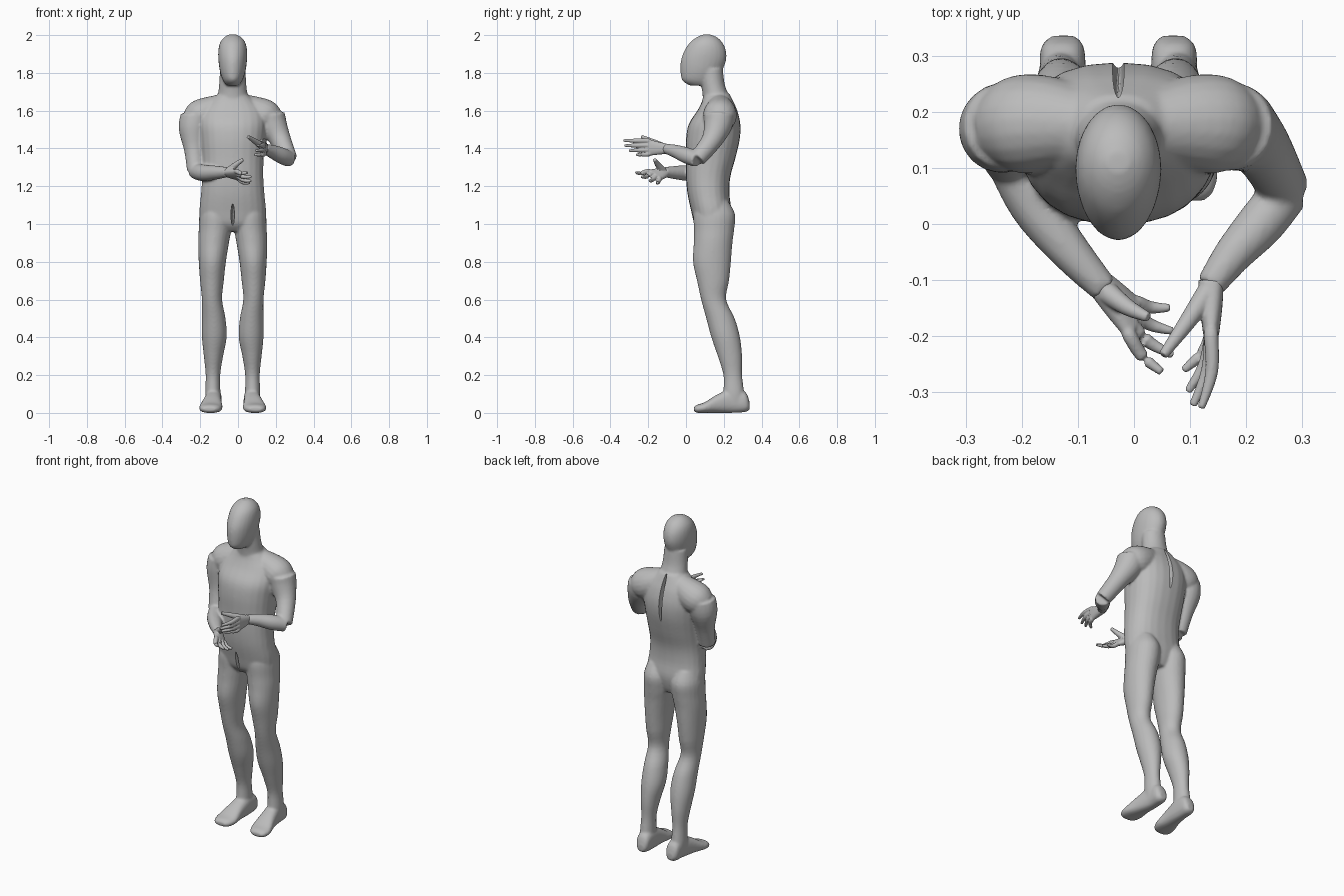
import bpy
import bmesh
import math
from mathutils import Vector, Matrix

default_cube = bpy.data.objects.get("Cube")
if default_cube:
    bpy.data.objects.remove(default_cube, do_unlink=True)

MID = -0.028  # x of the body's centre line
X, Y, Z = Vector((1, 0, 0)), Vector((0, 1, 0)), Vector((0, 0, 1))

grey = bpy.data.materials.new("plain_grey")
grey.use_nodes = True
grey.diffuse_color = (0.5, 0.5, 0.5, 1)
grey.node_tree.nodes["Principled BSDF"].inputs["Base Color"].default_value = grey.diffuse_color


def smooth_path(rows, steps=4):
    """Catmull-Rom interpolation of rows of numbers."""
    out = []
    for i in range(len(rows) - 1):
        before, start = rows[max(i - 1, 0)], rows[i]
        end, after = rows[i + 1], rows[min(i + 2, len(rows) - 1)]
        for s in range(steps):
            t = s / steps
            out.append([0.5 * (2 * b + (c - a) * t + (2 * a - 5 * b + 4 * c - d) * t * t
                               + (3 * b - a - 3 * c + d) * t ** 3)
                        for a, b, c, d in zip(before, start, end, after)])
    return out + [list(rows[-1])]


def loft(bm, rows, u=None, v=None, power=2.0, sides=24):
    """Skin closed rings; each row is x, y, z, radius along u, radius along v."""
    rows = smooth_path(rows)
    points = [Vector(r[:3]) for r in rows]
    rings = []
    for i, row in enumerate(rows):
        a, b = u, v
        if a is None:
            along = (points[min(i + 1, len(points) - 1)] - points[max(i - 1, 0)]).normalized()
            a = along.orthogonal().normalized()
            b = along.cross(a)
        ring = []
        for k in range(sides):
            angle = math.tau * k / sides
            c, s = math.cos(angle), math.sin(angle)
            p = a * math.copysign(abs(c) ** (2 / power), c) * row[3]
            q = b * math.copysign(abs(s) ** (2 / power), s) * row[4]
            ring.append(bm.verts.new(points[i] + p + q))
        rings.append(ring)
    faces = [bm.faces.new(rings[0]), bm.faces.new(rings[-1])]
    for lower, upper in zip(rings, rings[1:]):
        for k in range(sides):
            n = (k + 1) % sides
            faces.append(bm.faces.new((lower[k], lower[n], upper[n], upper[k])))
    bmesh.ops.recalc_face_normals(bm, faces=faces)


def column(bm, rows, power=2.0):
    """Upright loft; each row is z, left edge, right edge, front, back."""
    loft(bm, [((l + r) / 2, (f + b) / 2, z, abs(r - l) / 2, (b - f) / 2)
              for z, l, r, f, b in rows], X, Y, power)


def trunk(bm, rows, power=2.0):
    """Column centred on the body; each row is z, front, back, half width."""
    column(bm, [(z, MID - w, MID + w, f, b) for z, f, b, w in rows], power)


def limb(bm, rows):
    """Round tube; each row is x, y, z, radius."""
    loft(bm, [(*row, row[-1]) for row in rows], sides=20)


def finish(name, bm, voxel, rounds):
    """Fuse overlapping lofts into one smooth skin."""
    mesh = bpy.data.meshes.new(name)
    bm.to_mesh(mesh)
    bm.free()
    mesh.materials.append(grey)
    obj = bpy.data.objects.new(name, mesh)
    bpy.context.collection.objects.link(obj)
    fuse = obj.modifiers.new("fuse", 'REMESH')
    fuse.mode = 'VOXEL'
    fuse.voxel_size = voxel
    fuse.use_smooth_shade = True
    relax = obj.modifiers.new("relax", 'SMOOTH')
    relax.factor = 0.5
    relax.iterations = rounds
    return obj


body = bmesh.new()

# Torso
trunk(body, [(0.96, 0.08, 0.21, 0.11), (1.0, 0.045, 0.228, 0.165), (1.07, 0.027, 0.24, 0.176),
             (1.16, 0.008, 0.23, 0.168), (1.25, 0, 0.235, 0.162), (1.35, 0, 0.262, 0.164),
             (1.45, 0, 0.285, 0.172), (1.53, 0.015, 0.288, 0.178), (1.6, 0.06, 0.272, 0.165),
             (1.65, 0.085, 0.25, 0.12), (1.69, 0.095, 0.23, 0.075)], 2.3)

# Neck and head
trunk(body, [(1.6, 0.09, 0.24, 0.1), (1.68, 0.088, 0.225, 0.08),
             (1.74, 0.08, 0.205, 0.072), (1.82, 0.07, 0.195, 0.068)])
trunk(body, [(1.733, 0.02, 0.15, 0.032), (1.76, -0.02, 0.17, 0.052), (1.81, -0.029, 0.192, 0.068),
             (1.87, -0.026, 0.213, 0.076), (1.92, -0.007, 0.211, 0.076), (1.96, 0.02, 0.193, 0.067),
             (1.988, 0.055, 0.165, 0.046), (2.003, 0.09, 0.13, 0.02)])

for side in (-1, 1):
    # Leg
    leg = [(1.12, 0.03, 0.155, 0.06, 0.225), (1.05, 0.005, 0.176, 0.04, 0.26),
           (0.97, 0.008, 0.18, 0.042, 0.255), (0.9, 0.02, 0.183, 0.041, 0.246),
           (0.8, 0.036, 0.18, 0.037, 0.238), (0.7, 0.047, 0.173, 0.058, 0.228),
           (0.6, 0.056, 0.163, 0.08, 0.213), (0.5, 0.038, 0.163, 0.107, 0.258),
           (0.4, 0.032, 0.163, 0.134, 0.286), (0.3, 0.051, 0.153, 0.168, 0.297),
           (0.2, 0.066, 0.143, 0.198, 0.297), (0.1, 0.065, 0.146, 0.198, 0.309),
           (0.04, 0.07, 0.14, 0.21, 0.31)]
    column(body, [(z, MID + side * i, MID + side * o, f, b) for z, i, o, f, b in leg])

    # Foot: y, offset, half width, top, bottom
    foot = [(0.337, 0.098, 0.02, 0.055, 0.018), (0.315, 0.1, 0.039, 0.11, 0.005),
            (0.25, 0.1, 0.042, 0.13, 0), (0.17, 0.108, 0.05, 0.1, 0),
            (0.1, 0.116, 0.062, 0.057, 0), (0.06, 0.12, 0.052, 0.044, 0),
            (0.042, 0.122, 0.034, 0.032, 0.008)]
    loft(body, [(MID + side * o, y, (t + b) / 2, w, (t - b) / 2) for y, o, w, t, b in foot],
         X, Z, 2.4)

    # Shoulder
    limb(body, [(MID + side * 0.03, 0.175, 1.64, 0.055), (MID + side * 0.12, 0.18, 1.593, 0.084),
                (MID + side * 0.18, 0.178, 1.565, 0.088), (MID + side * 0.222, 0.172, 1.54, 0.066)])

# Right arm, hanging with the forearm folded across the front
limb(body, [(-0.225, 0.175, 1.57, 0.08), (-0.236, 0.168, 1.5, 0.078),
            (-0.232, 0.145, 1.39, 0.053), (-0.224, 0.115, 1.282, 0.046)])
limb(body, [(-0.226, 0.12, 1.28, 0.042), (-0.18, 0.035, 1.27, 0.044),
            (-0.118, -0.045, 1.272, 0.037), (-0.052, -0.118, 1.275, 0.026)])

# Left arm, elbow swung outwards and forearm raised
limb(body, [(0.17, 0.175, 1.57, 0.08), (0.187, 0.168, 1.52, 0.075),
            (0.228, 0.135, 1.44, 0.055), (0.27, 0.06, 1.345, 0.045)])
limb(body, [(0.274, 0.06, 1.342, 0.042), (0.228, 0.002, 1.363, 0.043),
            (0.177, -0.055, 1.385, 0.035), (0.135, -0.112, 1.4, 0.026)])

body = finish("body", body, 0.007, 6)

# Open seams between the shoulder blades and at the front of the hips
seams = bmesh.new()
for place, size, tilt in (((MID, 0.27, 1.56), (0.011, 0.045, 0.15), 0.2),
                          ((MID, 0.035, 1.05), (0.009, 0.04, 0.06), 0.1)):
    shape = (Matrix.Translation(place) @ Matrix.Rotation(tilt, 4, 'X')
             @ Matrix.Diagonal((*size, 1)))
    bmesh.ops.create_icosphere(seams, subdivisions=3, radius=1, matrix=shape)
seam_mesh = bpy.data.meshes.new("seam_cutter")
seams.to_mesh(seam_mesh)
seams.free()
seam_mesh.materials.append(grey)
cutter = bpy.data.objects.new("seam_cutter", seam_mesh)
bpy.context.collection.objects.link(cutter)
cutter.hide_render = True
cutter.display_type = 'WIRE'
cut = body.modifiers.new("seams", 'BOOLEAN')
cut.operation = 'DIFFERENCE'
cut.solver = 'MANIFOLD'
cut.object = cutter


def hand(name, wrist, knuckles, spread, back, tips, thumb):
    """Palm, four curved fingers from index to little, and a thumb."""
    bm = bmesh.new()
    wrist, knuckles, spread = Vector(wrist), Vector(knuckles), Vector(spread)
    across = spread.normalized()
    normal = (knuckles - wrist).cross(across).normalized() * back
    middle = wrist.lerp(knuckles, 0.5)
    wide = spread.length / 2
    loft(bm, [(*wrist, 0.023, 0.026), (*middle, 0.02, wide), (*knuckles, 0.014, wide + 0.009)],
         normal, across, 2.4)
    for i, tip in enumerate(tips):
        tip = Vector(tip)
        base = knuckles + spread * (0.5 - i / 3)
        bend = base.lerp(tip, 0.5) + normal * 0.01
        root = base.lerp(middle, 0.25)
        limb(bm, [(*root, 0.012), (*base, 0.013), (*bend, 0.0115), (*tip, 0.007)])
    limb(bm, thumb)
    finish(name, bm, 0.0035, 3)


hand("left_hand", (0.138, -0.1, 1.398), (0.138, -0.2, 1.405), (0, 0, 0.07), -1,
     [(0.12, -0.33, 1.442), (0.105, -0.325, 1.415), (0.096, -0.3, 1.388), (0.088, -0.262, 1.366)],
     [(0.13, -0.125, 1.41, 0.02), (0.092, -0.18, 1.437, 0.015), (0.052, -0.235, 1.463, 0.009)])
hand("right_hand", (-0.064, -0.105, 1.275), (0, -0.172, 1.258), (-0.012, -0.062, 0.042), 1,
     [(0.05, -0.265, 1.272), (0.07, -0.235, 1.25), (0.07, -0.192, 1.228), (0.065, -0.15, 1.218)],
     [(-0.045, -0.125, 1.285, 0.02), (-0.01, -0.15, 1.315, 0.015), (0.026, -0.167, 1.342, 0.009)])
